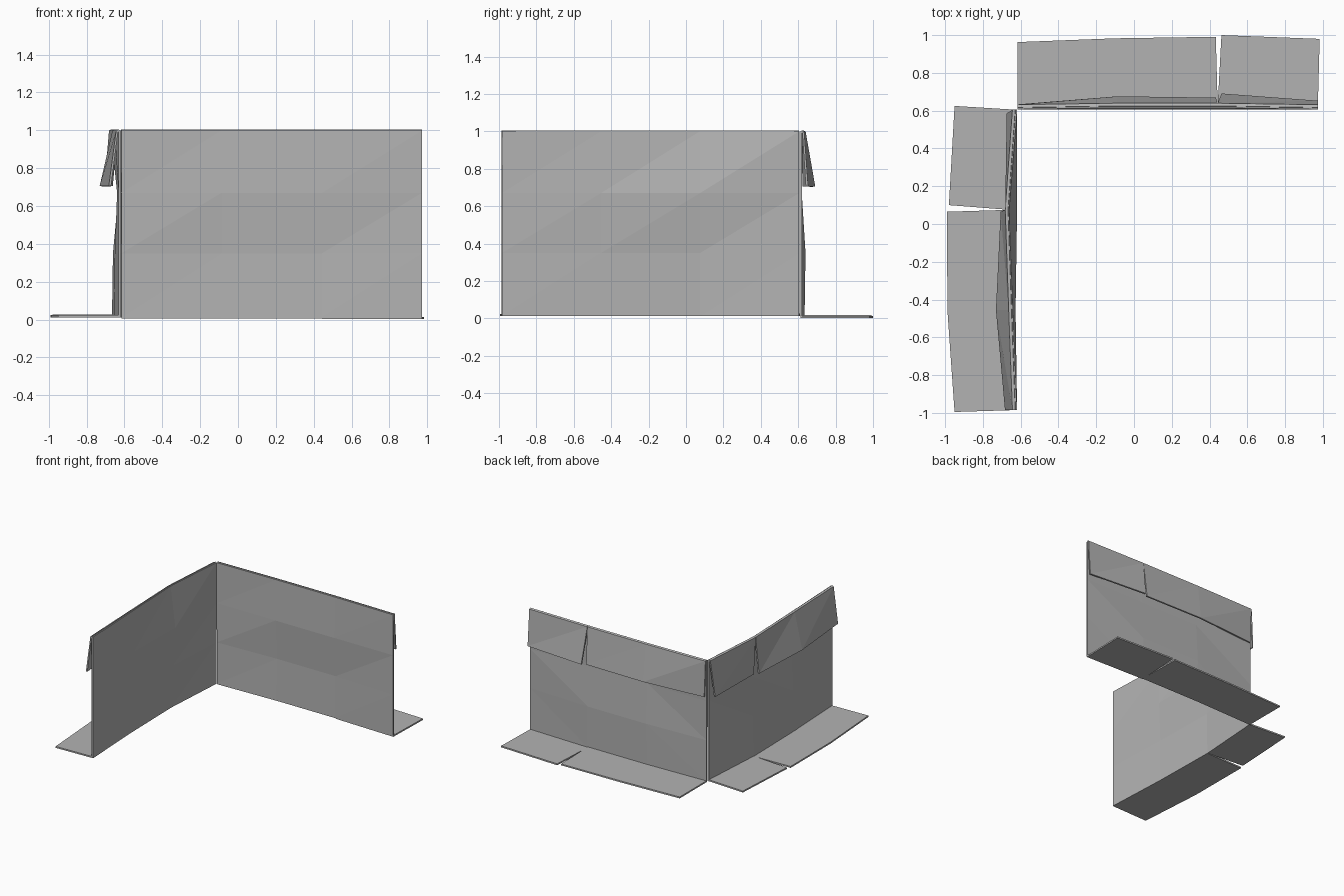
import bpy
import bmesh

if "Cube" in bpy.data.objects:
    bpy.data.objects.remove(bpy.data.objects["Cube"])

THICK = 0.012
mat = bpy.data.materials.new("plain_grey")
mat.use_nodes = True
GREY = (0.45, 0.45, 0.45, 1)
mat.diffuse_color = GREY
mat.node_tree.nodes["Principled BSDF"].inputs["Base Color"].default_value = GREY


# Each point is (distance from corner, distance outward, height)
def back(s, o, z):
    return (-0.617 + s, 0.613 + o, z)


def right(s, o, z):
    return (-0.625 - o, 0.605 - s, z)


def sheet(name, place, rows, lean=False):
    """Thin folded sheet through rows of points, creased along one diagonal."""
    bm = bmesh.new()
    grid = [[bm.verts.new(place(*p)) for p in row] for row in rows]
    for low, high in zip(grid, grid[1:]):
        for i in range(len(low) - 1):
            a, b, c, d = low[i], low[i + 1], high[i + 1], high[i]
            tris = ((a, b, d), (b, c, d)) if lean else ((a, b, c), (a, c, d))
            for t in tris:
                bm.faces.new(t)
    bmesh.ops.recalc_face_normals(bm, faces=bm.faces)
    me = bpy.data.meshes.new(name)
    bm.to_mesh(me)
    bm.free()
    me.materials.append(mat)
    ob = bpy.data.objects.new(name, me)
    bpy.context.collection.objects.link(ob)
    mod = ob.modifiers.new("thickness", "SOLIDIFY")
    mod.thickness = THICK
    mod.offset = 0
    return ob


COLS = (0, 0.53, 1.06, 1.59)
HEIGHTS = (0.012, 0.35, 0.67, 1.0)


def wall(name, place, bows, lean):
    rows = [[(s, o, z) for s, o in zip(COLS, (0, *bow, 0))]
            for z, bow in zip(HEIGHTS, bows)]
    sheet(name, place, rows, lean)


# Slightly warped walls, bow listed for the two inner columns of each row
wall("back_wall", back, ((0.015, 0.015), (0.02, 0.02), (0, 0), (0.008, 0.008)), False)
wall("right_wall", right, ((0.035, 0.025), (0.03, 0.02), (0, 0.008), (0.042, 0.022)), True)


# Floor flanges: inner edge on the wall, outer edge split by a slot
def flange(name, place, z, inner, outer):
    sheet(name, place, [[(s, o, z) for s, o in inner], [(s, o, z) for s, o in outer]])


flange("back_flange_long", back, 0.012,
       ((0, 0), (0.53, 0.015), (1.06, 0.015)), ((0, 0.35), (0.52, 0.37), (1.05, 0.378)))
flange("back_flange_short", back, 0.008,
       ((1.06, 0.015), (1.59, 0)), ((1.08, 0.387), (1.6, 0.367)))
flange("right_flange_short", right, 0.02,
       ((0, 0), (0.53, 0.035)), ((-0.02, 0.325), (0.505, 0.355)))
flange("right_flange_long", right, 0.018,
       ((0.53, 0.035), (1.06, 0.025), (1.59, 0)),
       ((0.54, 0.365), (1.06, 0.363), (1.6, 0.325)))


# Flaps folded over the top edge and hanging down outside
def flap(name, place, top, hem, lean=False):
    rows = [[(s, o - 0.008, 1.0) for s, o in top],
            [(s, o + 0.004, 0.996) for s, o in top],
            [(s, o, 0.705) for s, o in hem]]
    sheet(name, place, rows, lean)


flap("back_flap_long", back,
     ((0, 0.01), (0.53, 0.018), (1.06, 0.018)), ((0.01, 0.015), (0.53, 0.057), (1.05, 0.05)))
flap("back_flap_short", back,
     ((1.06, 0.018), (1.59, 0.01)), ((1.08, 0.072), (1.59, 0.034)))
flap("right_flap_short", right,
     ((0, 0.01), (0.53, 0.048)), ((0.02, 0.043), (0.51, 0.048)), True)
flap("right_flap_long", right,
     ((0.53, 0.048), (1.06, 0.03), (1.59, 0.01)),
     ((0.54, 0.075), (1.06, 0.1), (1.59, 0.052)), True)
